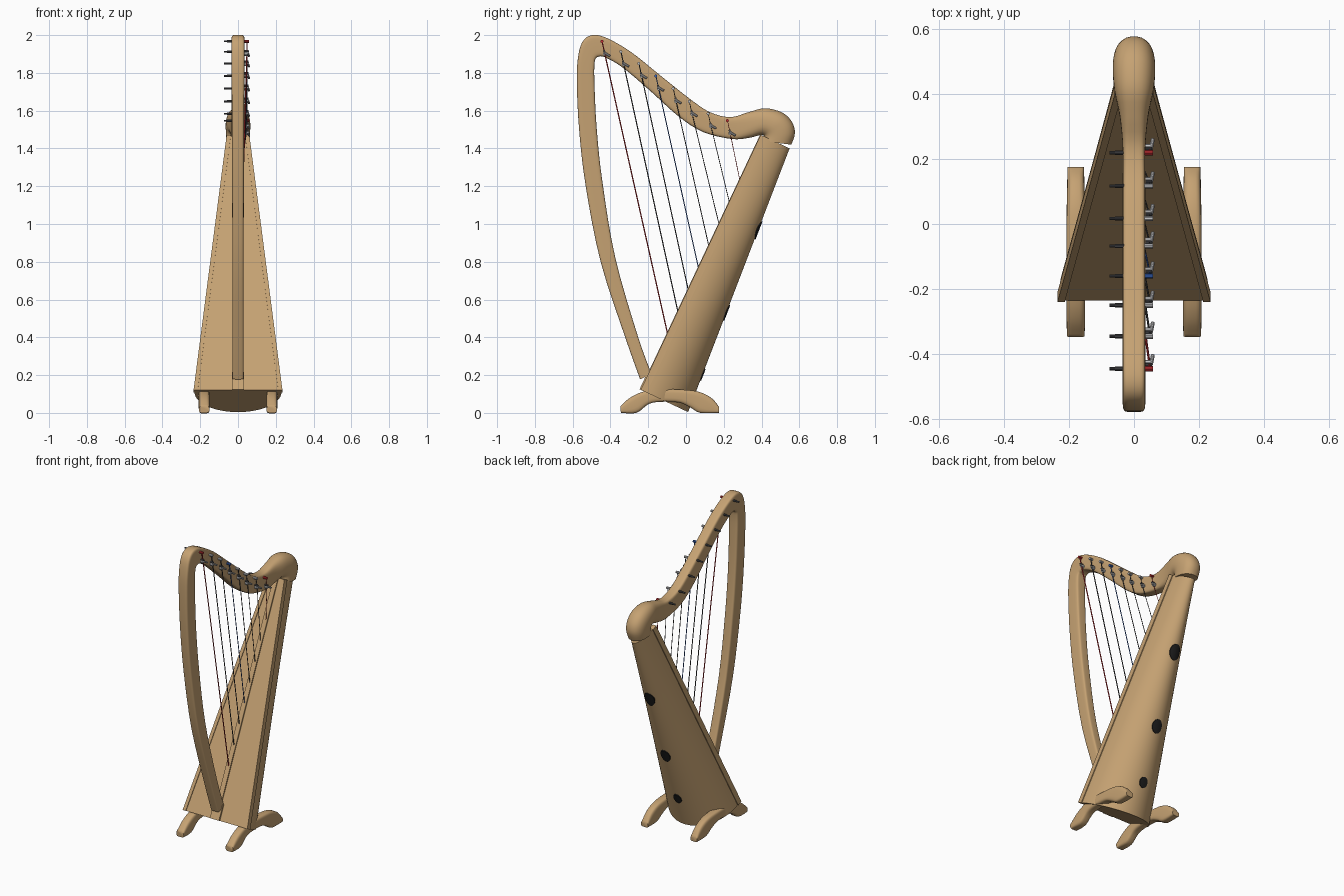
import bpy, bmesh, math
from mathutils import Vector

if "Cube" in bpy.data.objects:
    bpy.data.objects.remove(bpy.data.objects["Cube"])


def material(name, rgb):
    m = bpy.data.materials.new(name)
    m.diffuse_color = (*rgb, 1)
    m.use_nodes = True
    m.node_tree.nodes["Principled BSDF"].inputs["Base Color"].default_value = m.diffuse_color
    return m


WOOD = material("warm_wood", (0.56, 0.36, 0.17))
BLACK = material("hole_black", (0.012, 0.012, 0.012))
DARK = material("dark_steel", (0.07, 0.07, 0.075))
LIGHT = material("light_metal", (0.55, 0.55, 0.56))
RED = material("red", (0.55, 0.03, 0.035))
BLUE = material("blue", (0.04, 0.13, 0.5))


def finish(name, bm, mat, angle=35):
    bmesh.ops.recalc_face_normals(bm, faces=bm.faces)
    me = bpy.data.meshes.new(name)
    bm.to_mesh(me)
    bm.free()
    me.materials.append(mat)
    ob = bpy.data.objects.new(name, me)
    bpy.context.collection.objects.link(ob)
    bpy.ops.object.select_all(action='DESELECT')
    ob.select_set(True)
    bpy.context.view_layer.objects.active = ob
    bpy.ops.object.shade_smooth_by_angle(angle=math.radians(angle))
    return ob


def skin(bm, rings):
    """Bridge closed rings of points and cap both ends."""
    vr = [[bm.verts.new(p) for p in r] for r in rings]
    n = len(vr[0])
    for a, b in zip(vr, vr[1:]):
        for k in range(n):
            bm.faces.new((a[k], a[(k + 1) % n], b[(k + 1) % n], b[k]))
    bm.faces.new(vr[0])
    bm.faces.new(vr[-1])


def smooth_rows(rows, steps=4):
    """Catmull-Rom interpolation of rows of numbers."""
    out = []
    for i in range(len(rows) - 1):
        p = [rows[max(0, i - 1)], rows[i], rows[i + 1], rows[min(len(rows) - 1, i + 2)]]
        for s in range(steps):
            t = s / steps
            out.append([0.5 * (2 * b + (c - a) * t + (2 * a - 5 * b + 4 * c - d) * t * t
                               + (3 * b - a - 3 * c + d) * t ** 3) for a, b, c, d in zip(*p)])
    return out + [list(rows[-1])]


def loft(name, rows, mat, cx=0, n=28):
    """Rows: outer y, z, inner y, z, half width, roundness exponent."""
    rings = []
    for oy, oz, iy, iz, hw, e in smooth_rows(rows):
        ring = []
        for k in range(n):
            a = 2 * math.pi * (k + 0.5) / n
            u, v = (math.copysign(abs(f) ** (2 / e), f) for f in (math.cos(a), math.sin(a)))
            ring.append((cx + hw * u, (oy + iy) / 2 + v * (oy - iy) / 2,
                         (oz + iz) / 2 + v * (oz - iz) / 2))
        rings.append(ring)
    bm = bmesh.new()
    skin(bm, rings)
    return finish(name, bm, mat, 50)


def rod(name, a, b, r, mat, n=10):
    a, b = Vector(a), Vector(b)
    q = (b - a).to_track_quat('Z', 'Y')
    circle = [q @ Vector((r * math.cos(2 * math.pi * k / n), r * math.sin(2 * math.pi * k / n), 0))
              for k in range(n)]
    bm = bmesh.new()
    skin(bm, [[p + c for c in circle] for p in (a, b)])
    return finish(name, bm, mat)


# Column, neck and shoulder in one sweep
loft("column_and_neck", [
    (-.243, .178, -.182, .205, .03, 6), (-.322, .40, -.256, .41, .03, 6),
    (-.452, .80, -.374, .82, .03, 6), (-.531, 1.2, -.442, 1.22, .031, 6),
    (-.566, 1.5, -.473, 1.51, .032, 6), (-.578, 1.75, -.485, 1.76, .034, 6),
    (-.572, 1.88, -.484, 1.85, .035, 6), (-.548, 1.965, -.478, 1.875, .035, 6),
    (-.497, 2.0, -.465, 1.885, .035, 6), (-.42, 1.985, -.43, 1.883, .035, 6),
    (-.29, 1.91, -.335, 1.828, .035, 6), (-.14, 1.79, -.19, 1.705, .035, 6),
    (.02, 1.663, -.04, 1.57, .035, 6), (.127, 1.592, .09, 1.487, .035, 6),
    (.235, 1.566, .24, 1.45, .035, 5), (.33, 1.592, .33, 1.455, .044, 3),
    (.42, 1.613, .39, 1.47, .059, 2.4), (.51, 1.59, .41, 1.468, .065, 2.3),
    (.562, 1.54, .413, 1.46, .065, 2.3), (.577, 1.48, .408, 1.45, .063, 2.3),
    (.558, 1.42, .40, 1.44, .06, 2.3)], WOOD)

# Soundbox coordinates: x across, t along the board, d depth towards the back
LEN = 1.492
AX = Vector((0, .4256, .9049))
BACK = Vector((0, .9049, -.4256))
ORIGIN = Vector((0, -.235, .12))


def width(t):
    return .235 + (.06 - .235) * t / LEN


def depth(t):
    return .272 + (.164 - .272) * t / LEN


def at(x, t, d):
    return ORIGIN + Vector((x, 0, 0)) + AX * t + BACK * d


def back_depth(x, t):
    return .025 + (depth(t) - .025) * math.sqrt(max(0, 1 - (x / (width(t) - .005)) ** 2))


def box_ring(t):
    ring = []
    for k in range(33):
        x = (width(t) - .005) * math.cos(math.pi * k / 32)
        ring.append(at(x, t, back_depth(x, t)))
    return ring


bm = bmesh.new()
skin(bm, [box_ring(LEN * i / 6) for i in range(7)])
finish("soundbox_back", bm, WOOD)


def strip(name, x0, x1, d0, d1, t0=0, t1=LEN):
    """Slab on the soundboard; x0 and x1 give the edges for a position t."""
    bm = bmesh.new()
    skin(bm, [[at(x0(t), t, d0), at(x1(t), t, d0), at(x1(t), t, d1), at(x0(t), t, d1)]
              for t in (t0, t1)])
    return finish(name, bm, WOOD)


# Soundboard with edge trims, string strip and column block
strip("soundboard", lambda t: -width(t), width, 0, .03)
for side, s in (("left", -1), ("right", 1)):
    strip("edge_trim_" + side, lambda t: s * width(t), lambda t: s * (width(t) - .022), -.005, .01)
strip("string_strip", lambda t: -.016, lambda t: .016, -.008, .01)
strip("column_block", lambda t: -.033, lambda t: .033, -.012, .01, 0, .10)

# Sound holes: thin oval plates that follow the curved back
for i, (y, z, rx, rt) in enumerate(((.376, .97, .036, .05), (.217, .53, .034, .044),
                                    (.092, .2, .028, .034))):
    t0 = (Vector((0, y, z)) - ORIGIN).dot(AX)
    rings = []
    for off, rad in ((-.004, 1), (.005, 1), (.005, .66), (.005, .33), (.005, .05)):
        ring = []
        for k in range(24):
            a = 2 * math.pi * k / 24
            x, t = rx * rad * math.cos(a), t0 + rt * rad * math.sin(a)
            ring.append(at(x, t, back_depth(x, t) + off))
        rings.append(ring)
    bm = bmesh.new()
    skin(bm, rings)
    finish(f"sound_hole_{i + 1}", bm, BLACK)

# Feet
for side, s in (("left", -1), ("right", 1)):
    loft("foot_" + side, [
        (-.347, .035, -.345, 0, .027, 4), (-.30, .078, -.262, 0, .029, 4),
        (-.235, .11, -.20, .045, .029, 4), (-.15, .126, -.14, .058, .029, 4),
        (0, .122, -.04, .055, .029, 4), (.08, .108, .02, .03, .028, 4),
        (.14, .075, .075, 0, .027, 4), (.176, .03, .174, 0, .025, 4)], WOOD, cx=s * .179, n=20)

# Strings with tuning pins and levers
PINS = ((-.445, 1.97), (-.345, 1.915), (-.25, 1.853), (-.16, 1.787),
        (-.068, 1.72), (.017, 1.652), (.117, 1.587), (.219, 1.55))
for i, (y, z) in enumerate(PINS):
    tint = {0: RED, 3: BLUE, 7: RED}.get(i)
    n = i + 1
    rod(f"tuning_pin_{n}", (-.075, y, z - .003), (.04, y, z - .003), .005, DARK)
    rod(f"pin_sleeve_{n}", (-.058, y, z - .003), (-.03, y, z - .003), .0065, DARK)
    rod(f"pin_head_{n}", (.033, y, z - .003), (.058, y, z - .003), .008, tint or LIGHT)
    # string runs over the bridge pin down to the board
    by, bz = y + .012, z - .055
    rod(f"bridge_pin_{n}", (.03, by, bz), (.056, by, bz), .006, DARK)
    f = i / 7
    foot = (0, -.09 + .38 * f, .385 + .822 * f)
    r = .0035 - .0018 * f
    rod(f"string_top_{n}", (.048, y, z), (.048, by, bz), r, tint or DARK, 6)
    rod(f"string_{n}", (.048, by, bz), foot, r, tint or DARK, 6)
    # sharpening lever
    rod(f"lever_base_{n}", (.03, by + .004, bz - .014), (.05, by + .004, bz - .014), .011, LIGHT)
    rod(f"lever_handle_{n}", (.052, by, bz - .008), (.058, by + .03, bz - .026), .006, LIGHT)
